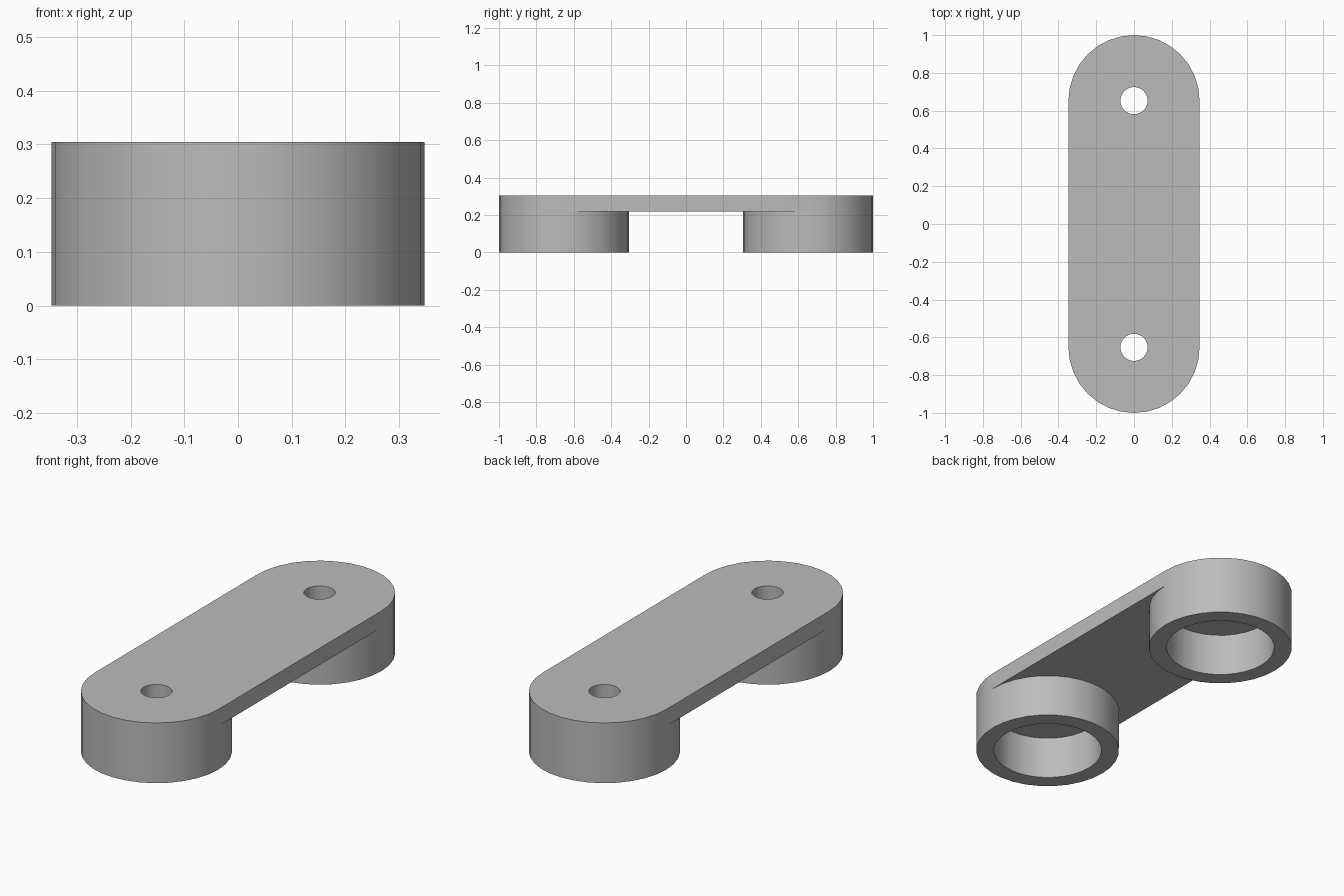
import bpy
import bmesh
from math import cos, sin, pi
from mathutils import Matrix, Vector

SEGMENTS = 32
RADIUS = 0.347       # rounded ends and bosses
BORE = 0.262         # blind pocket in each boss
HOLE = 0.072         # through hole in the plate
CENTRE = 1 - RADIUS  # distance of each boss from the middle
UNDERSIDE, TOP = 0.22, 0.305

if "Cube" in bpy.data.objects:
    bpy.data.objects.remove(bpy.data.objects["Cube"])

grey = bpy.data.materials.new("plain grey")
grey.use_nodes = True
colour = (0.5, 0.5, 0.5, 1)
grey.diffuse_color = colour
grey.node_tree.nodes["Principled BSDF"].inputs["Base Color"].default_value = colour


def arc(radius, y, start, steps):
    """Points along a circular arc at the height of the plate's underside."""
    angles = [start + 2 * pi * i / SEGMENTS for i in range(steps)]
    return [(radius * cos(a), y + radius * sin(a), UNDERSIDE) for a in angles]


def add_loop(bm, points):
    verts = [bm.verts.new(p) for p in points]
    for a, b in zip(verts, verts[1:] + verts[:1]):
        bm.edges.new((a, b))


def make_object(name, bm):
    bmesh.ops.recalc_face_normals(bm, faces=bm.faces)
    mesh = bpy.data.meshes.new(name)
    bm.to_mesh(mesh)
    bm.free()
    mesh.materials.append(grey)
    obj = bpy.data.objects.new(name, mesh)
    bpy.context.collection.objects.link(obj)
    bpy.ops.object.select_all(action="DESELECT")
    obj.select_set(True)
    bpy.context.view_layer.objects.active = obj
    bpy.ops.object.shade_smooth_by_angle(angle=pi / 6)
    return obj


# Link plate: stadium outline with a hole at each end, extruded upward
bm = bmesh.new()
half = SEGMENTS // 2 + 1
add_loop(bm, arc(RADIUS, CENTRE, 0, half) + arc(RADIUS, -CENTRE, pi, half))
for side in (-1, 1):
    add_loop(bm, arc(HOLE, side * CENTRE, 0, SEGMENTS))
bmesh.ops.triangle_fill(bm, edges=bm.edges[:], use_beauty=True, normal=(0, 0, 1))
raised = bmesh.ops.extrude_face_region(bm, geom=bm.faces[:], use_keep_orig=True)
bmesh.ops.translate(
    bm, vec=(0, 0, TOP - UNDERSIDE),
    verts=[v for v in raised["geom"] if isinstance(v, bmesh.types.BMVert)])
make_object("link_plate", bm)

# Hollow bosses: a ring profile spun around each hole
for name, side in (("front_boss", -1), ("back_boss", 1)):
    bm = bmesh.new()
    profile = [(BORE, UNDERSIDE), (BORE, 0), (RADIUS, 0), (RADIUS, UNDERSIDE)]
    verts = [bm.verts.new((r, 0, z)) for r, z in profile]
    edges = [bm.edges.new((a, b)) for a, b in zip(verts, verts[1:] + verts[:1])]
    bmesh.ops.spin(bm, geom=verts + edges, cent=(0, 0, 0), axis=(0, 0, 1),
                   angle=2 * pi, steps=SEGMENTS, use_merge=True)
    bmesh.ops.remove_doubles(bm, verts=bm.verts, dist=0.0001)
    bmesh.ops.translate(bm, vec=(0, side * CENTRE, 0), verts=bm.verts)
    make_object(name, bm)
